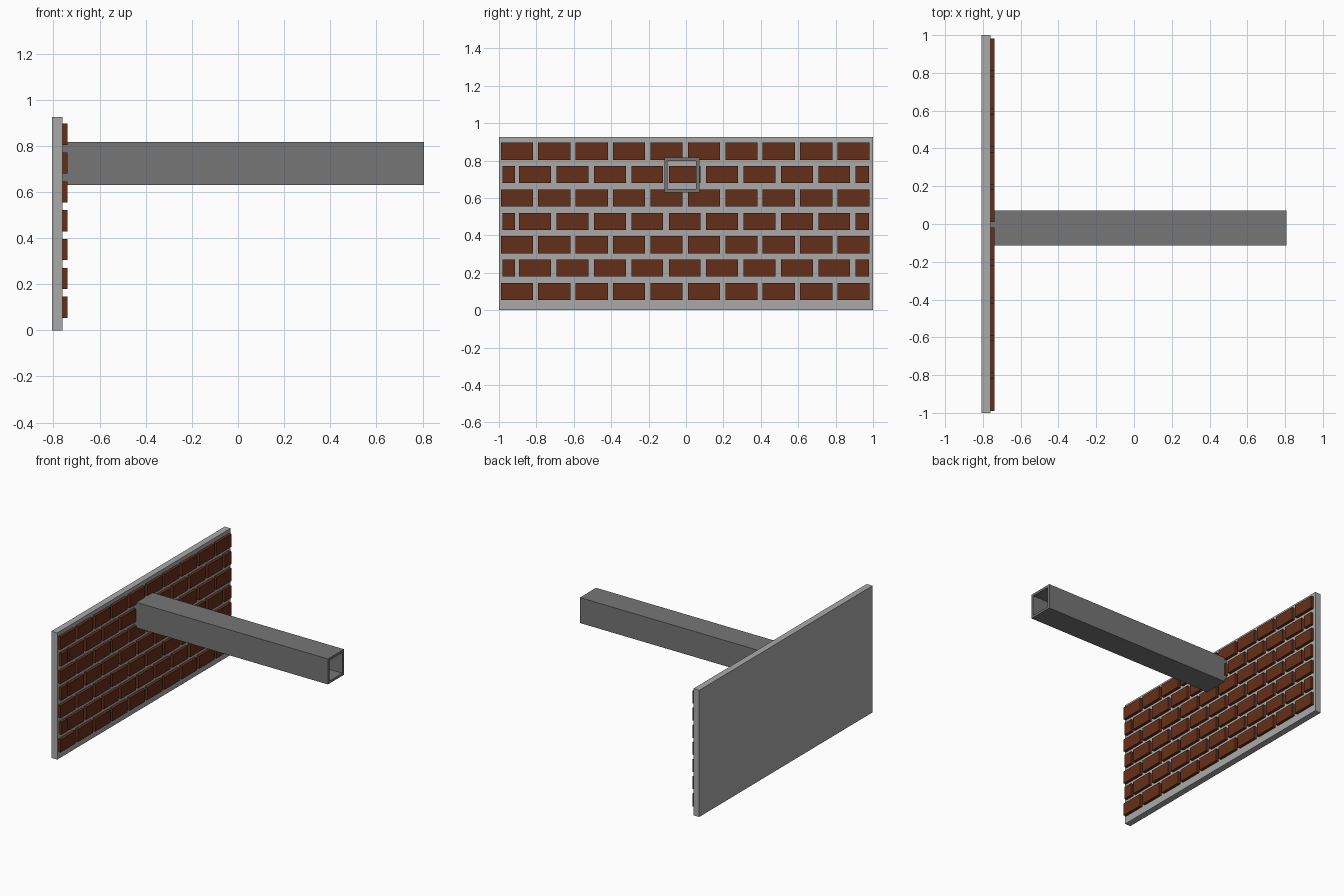
import bpy, bmesh
from mathutils import Matrix, Vector

if "Cube" in bpy.data.objects:
    bpy.data.objects.remove(bpy.data.objects["Cube"])


def material(name, color):
    m = bpy.data.materials.new(name)
    m.diffuse_color = (*color, 1)
    m.use_nodes = True
    m.node_tree.nodes["Principled BSDF"].inputs["Base Color"].default_value = m.diffuse_color
    return m


def add_box(bm, lo, hi):
    lo, hi = Vector(lo), Vector(hi)
    bmesh.ops.create_cube(bm, size=1, matrix=Matrix.Translation((lo + hi) / 2)
                          @ Matrix.Diagonal((*(hi - lo), 1)))


def finish(bm, name, mat=None):
    mesh = bpy.data.meshes.new(name)
    bm.to_mesh(mesh)
    bm.free()
    obj = bpy.data.objects.new(name, mesh)
    bpy.context.collection.objects.link(obj)
    if mat:
        mesh.materials.append(mat)
    return obj


BACK, FACE, BRICK_FACE, TIP = -0.807, -0.76, -0.739, 0.807

# Mortar slab behind the bricks
bm = bmesh.new()
add_box(bm, (BACK, -1, 0), (FACE, 1, 0.925))
finish(bm, "mortar_wall", material("mortar", (0.4, 0.4, 0.4)))

# Seven brick courses; every other course is shifted and ends in short bricks
bm = bmesh.new()
for row in range(7):
    z = 0.054 + row * 0.125
    if row % 2 == 0:
        spans = [(-0.99 + 0.2 * i, -0.818 + 0.2 * i) for i in range(10)]
    else:
        spans = [(-0.892 + 0.2 * i, -0.722 + 0.2 * i) for i in range(9)]
        spans += [(-0.98, -0.913), (0.905, 0.978)]
    for y0, y1 in spans:
        add_box(bm, (FACE - 0.004, y0, z), (BRICK_FACE, y1, z + 0.092))
finish(bm, "bricks", material("brick", (0.13, 0.028, 0.009)))

# Hollow square beam: outer and inner square loops at both ends, bridged
bm = bmesh.new()
CY, CZ = -0.022, 0.723


def square(x, r):
    return [bm.verts.new((x, CY + sy * r, CZ + sz * r))
            for sy, sz in ((-1, -1), (1, -1), (1, 1), (-1, 1))]


loops = [square(FACE, 0.093), square(TIP, 0.093), square(TIP, 0.076), square(FACE, 0.076)]
for a, b in zip(loops, loops[1:] + loops[:1]):
    for i in range(4):
        j = (i + 1) % 4
        bm.faces.new((a[i], a[j], b[j], b[i]))
bmesh.ops.recalc_face_normals(bm, faces=bm.faces)
finish(bm, "hollow_beam", material("steel", (0.18, 0.18, 0.18)))
